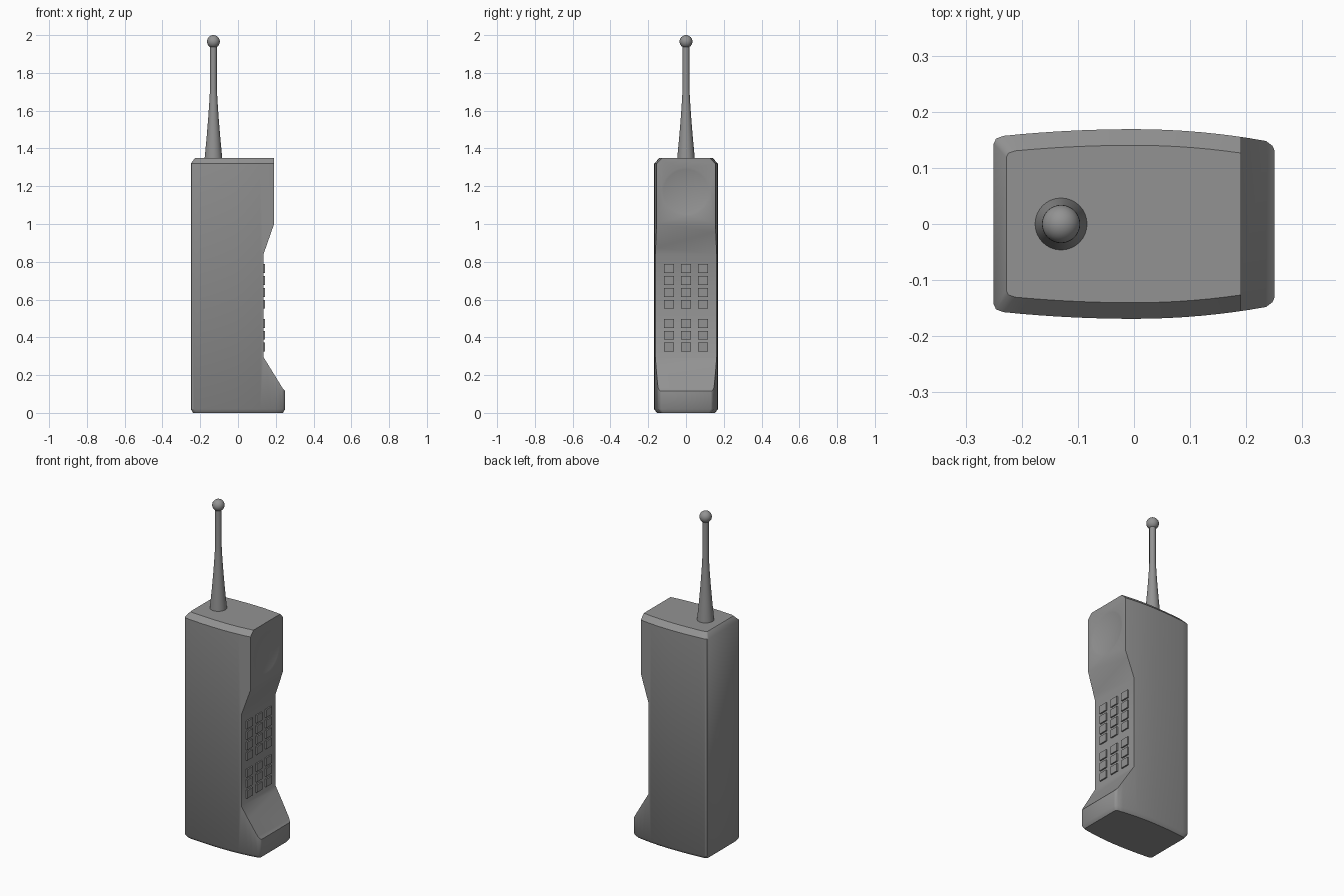
import bpy, bmesh, math
from mathutils import Matrix

if "Cube" in bpy.data.objects:
    bpy.data.objects.remove(bpy.data.objects["Cube"])

grey = bpy.data.materials.new("dark_grey_plastic")
grey.diffuse_color = (0.29, 0.29, 0.29, 1)
grey.use_nodes = True
grey.node_tree.nodes["Principled BSDF"].inputs["Base Color"].default_value = grey.diffuse_color


def make_object(name, bm):
    bmesh.ops.recalc_face_normals(bm, faces=bm.faces[:])
    mesh = bpy.data.meshes.new(name)
    bm.to_mesh(mesh)
    bm.free()
    mesh.materials.append(grey)
    ob = bpy.data.objects.new(name, mesh)
    bpy.context.collection.objects.link(ob)
    return ob


def activate(ob):
    bpy.ops.object.select_all(action='DESELECT')
    ob.select_set(True)
    bpy.context.view_layer.objects.active = ob


def smooth(ob, angle=30):
    activate(ob)
    bpy.ops.object.shade_smooth_by_angle(angle=math.radians(angle))


def loft(name, rings):
    """Skin a stack of equal-length closed rings and cap both ends."""
    bm = bmesh.new()
    loops = [[bm.verts.new(p) for p in ring] for ring in rings]
    for a, b in zip(loops, loops[1:]):
        for i in range(len(a)):
            j = (i + 1) % len(a)
            bm.faces.new((a[i], a[j], b[j], b[i]))
    bm.faces.new(loops[0][::-1])
    bm.faces.new(loops[-1])
    return make_object(name, bm)


def cut(ob, cutter):
    cutter.hide_render = True
    mod = ob.modifiers.new("cut", 'BOOLEAN')
    mod.operation, mod.solver, mod.object = 'DIFFERENCE', 'EXACT', cutter
    activate(ob)
    bpy.ops.object.modifier_apply(modifier=mod.name)
    bpy.data.objects.remove(cutter)


# Body: bowed plan outline with rounded corners, chamfered at top and bottom
def half_width(x):
    return 0.169 - (0.22 if x < 0 else 0.38) * x * x


xs = [-0.233 + 0.468 * i / 16 for i in range(17)]
side = [(-0.25, 0.143), (-0.246, 0.152)]
side += [(x, half_width(x)) for x in xs] + [(0.247, 0.139), (0.25, 0.132)]
plan = side + [(x, -y) for x, y in reversed(side)]
levels = [(0, 0.95, 0.91), (0.02, 1, 1), (1.32, 1, 1), (1.35, 0.91, 0.83)]
body = loft("phone_body", [[(x * sx, y * sy, z) for x, y in plan]
                           for z, sx, sy in levels])

# Front side profile: earpiece step, keypad recess, flared mouthpiece
profile = [(0.4, 1.5), (0.191, 1.5), (0.191, 1.0), (0.135, 0.84),
           (0.135, 0.295), (0.238, 0.128), (0.25, 0.115), (0.4, 0.115)]
cut(body, loft("profile_cutter", [[(x, y, z) for x, z in profile]
                                  for y in (-0.4, 0.4)]))

# Shallow earpiece dish
dish_r, depth = 0.13, 0.014
R = (dish_r ** 2 + depth ** 2) / (2 * depth)
bm = bmesh.new()
bmesh.ops.create_uvsphere(bm, u_segments=96, v_segments=96, radius=R,
                          matrix=Matrix.Translation((0.191 - depth + R, 0, 1.17))
                          @ Matrix.Rotation(math.pi / 2, 4, 'Y'))
cut(body, make_object("dish_cutter", bm))
smooth(body, 40)

# Keypad: an upper block of four rows and a lower block of three
bm = bmesh.new()
for z in [0.764 - 0.063 * i for i in range(4)] + [0.474 - 0.063 * i for i in range(3)]:
    for y in (-0.09, 0, 0.09):
        bmesh.ops.create_cube(bm, size=1, matrix=Matrix.Translation((0.134, y, z))
                              @ Matrix.Diagonal((0.018, 0.053, 0.047, 1)))
make_object("keypad_keys", bm)

# Antenna: flared mast and ball tip
mast = [(0.047, 1.34), (0.046, 1.355), (0.036, 1.46), (0.027, 1.57),
        (0.021, 1.66), (0.018, 1.72), (0.018, 1.95)]
antenna = loft("antenna_mast", [[(-0.13 + r * math.cos(a), r * math.sin(a), z)
                                 for a in [math.tau * i / 32 for i in range(32)]]
                                for r, z in mast])
smooth(antenna)
bm = bmesh.new()
bmesh.ops.create_uvsphere(bm, u_segments=32, v_segments=16, radius=0.034,
                          matrix=Matrix.Translation((-0.13, 0, 1.966)))
smooth(make_object("antenna_tip", bm))
